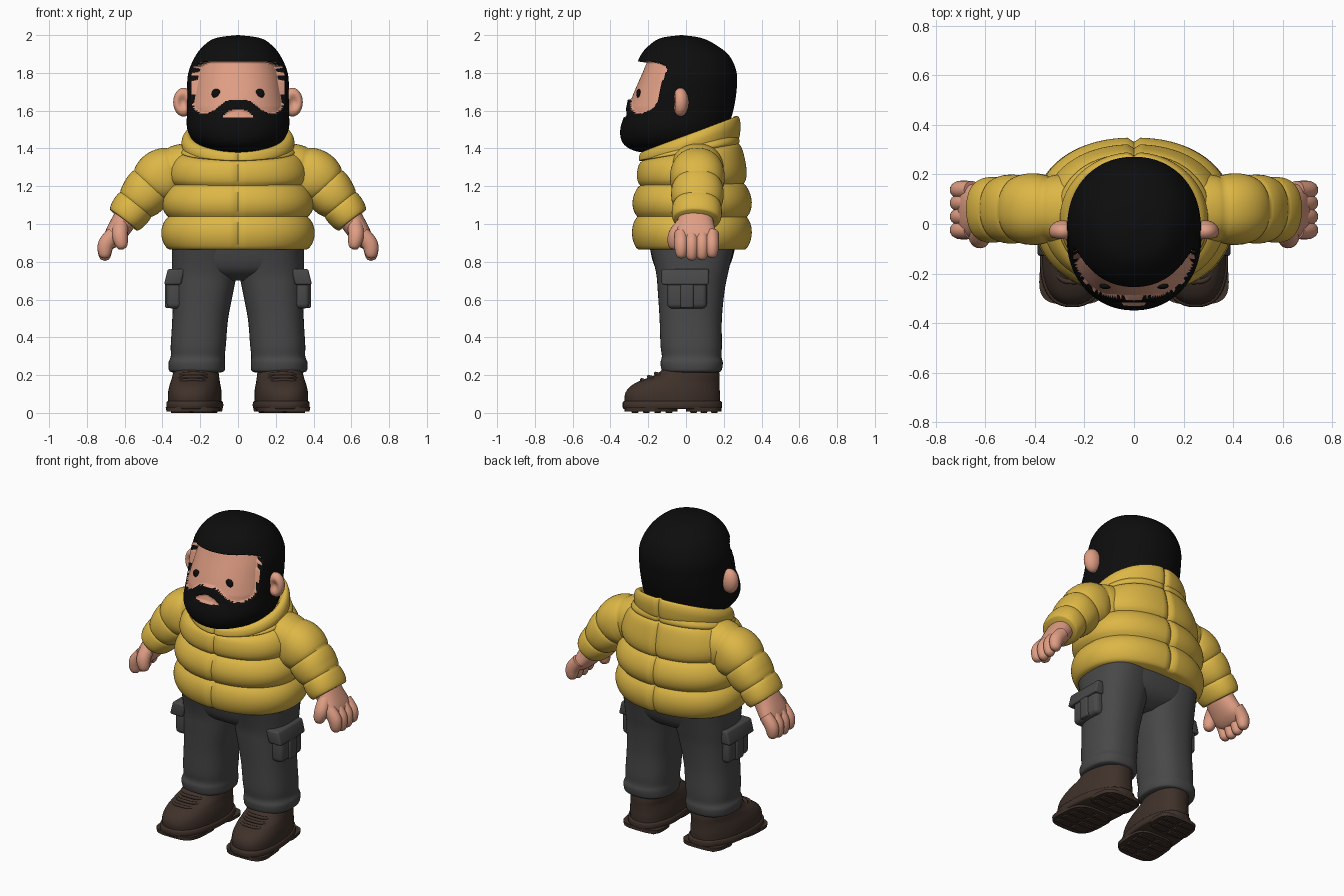
import bpy, bmesh, math
from mathutils import Vector

cube = bpy.data.objects.get("Cube")
if cube:
    bpy.data.objects.remove(cube, do_unlink=True)


def material(name, r, g, b):
    m = bpy.data.materials.new(name)
    m.use_nodes = True
    m.diffuse_color = (r, g, b, 1)
    bsdf = m.node_tree.nodes["Principled BSDF"]
    bsdf.inputs["Base Color"].default_value = (r, g, b, 1)
    bsdf.inputs["Roughness"].default_value = 0.8
    return m


YELLOW = material("jacket yellow", 0.72, 0.47, 0.06)
SKIN = material("skin", 0.74, 0.34, 0.23)
GREY = material("trouser grey", 0.065, 0.065, 0.066)
BROWN = material("boot brown", 0.05, 0.031, 0.023)
BLACK = material("hair black", 0.004, 0.004, 0.004)


def finish(bm, name, mat, warp=None, angle=50):
    if warp:
        for v in bm.verts:
            v.co = warp(v.co.copy())
    bmesh.ops.recalc_face_normals(bm, faces=bm.faces)
    mesh = bpy.data.meshes.new(name)
    bm.to_mesh(mesh)
    bm.free()
    mesh.materials.append(mat)
    ob = bpy.data.objects.new(name, mesh)
    bpy.context.collection.objects.link(ob)
    bpy.ops.object.select_all(action='DESELECT')
    ob.select_set(True)
    bpy.context.view_layer.objects.active = ob
    bpy.ops.object.shade_smooth_by_angle(angle=math.radians(angle))
    return ob


def spline(keys, steps):
    """Catmull-Rom through rows of any length."""
    k = [Vector(r) for r in keys]
    k = [k[0]] + k + [k[-1]]
    out = []
    for a, b, c, d in zip(k, k[1:], k[2:], k[3:]):
        for i in range(steps):
            t = i / steps
            out.append(0.5 * (2 * b + (c - a) * t + (2 * a - 5 * b + 4 * c - d) * t * t
                              + (3 * b - a - 3 * c + d) * t ** 3))
    return out + [k[-1]]


def loft(name, sections, mat, n=48, power=2.0, warp=None):
    """Skin a list of (centre, u axis, v axis) superellipse sections."""
    bm = bmesh.new()
    rings = []
    for c, u, v in sections:
        ring = []
        for i in range(n):
            a = math.tau * i / n
            p, q = (math.copysign(abs(f) ** (2 / power), f) for f in (math.cos(a), math.sin(a)))
            ring.append(bm.verts.new(c + u * p + v * q))
        rings.append(ring)
    for r, s in zip(rings, rings[1:]):
        for i in range(n):
            j = (i + 1) % n
            bm.faces.new((r[i], r[j], s[j], s[i]))
    bm.faces.new(rings[0])
    bm.faces.new(rings[-1])
    return finish(bm, name, mat, warp)


def stack(keys, steps=6, scale=lambda z: 1):
    """Sections from rows of (z, centre x, half width, front y, back y, tilt)."""
    out = []
    for z, cx, rx, yf, yb, tilt in spline(keys, steps):
        k, ry = scale(z), (yb - yf) / 2
        out.append((Vector((cx, (yf + yb) / 2, z)), Vector((rx * k, 0, 0)), Vector((0, ry, tilt * ry)) * k))
    return out


def sweep(keys, steps=8, scale=lambda t: 1):
    """Sections along a path of (x, y, z, radius, radius in y)."""
    rows = spline(keys, steps)
    pts = [Vector(r[:3]) for r in rows]
    out = []
    for i, r in enumerate(rows):
        t = (pts[min(i + 1, len(pts) - 1)] - pts[max(i - 1, 0)]).normalized()
        u = t.cross(Vector((0, 1, 0))).normalized()
        k = scale(i / (len(rows) - 1))
        out.append((pts[i], u * r[3] * k, u.cross(t) * r[4] * k))
    return out


def box(name, centre, size, mat, bevel=0.015, warp=None):
    bm = bmesh.new()
    bmesh.ops.create_cube(bm, size=1)
    for v in bm.verts:
        v.co = Vector(a * b + c for a, b, c in zip(v.co, size, centre))
    bmesh.ops.bevel(bm, geom=bm.edges[:], offset=bevel, segments=3, profile=0.5, affect='EDGES')
    return finish(bm, name, mat, warp)


def ball(name, centre, size, mat, warp=None):
    bm = bmesh.new()
    bmesh.ops.create_uvsphere(bm, u_segments=32, v_segments=20, radius=1)
    for v in bm.verts:
        co = warp(v.co.copy()) if warp else v.co
        v.co = Vector(a * b + c for a, b, c in zip(co, size, centre))
    return finish(bm, name, mat, angle=80)


def tip(t):
    return math.sqrt(max(0.0004, 1 - t ** 6))


def puff(x, low):
    return low + (1 - low) * abs(math.sin(math.pi * x)) ** 0.6


# Head: hair and beard shell with a recessed face and mouth
def on_skin(p):
    x, y, z = p
    if y > -0.08:
        return False
    mouth = abs(x) < 0.085 and abs(z - 1.587 + 3 * x * x) < 0.021 * math.sqrt(1 - (x / 0.085) ** 2)
    window = (x / 0.245) ** 6 + ((z - 1.72) / 0.14) ** 6 < 1
    moustache = 1.58 + 0.08 * math.exp(-(abs(x) / 0.12) ** 3)
    return mouth or (window and z > moustache)


head = loft("head", stack([
    (1.375, 0, .01, -.20, -.19, 0), (1.39, 0, .14, -.28, .12, 0), (1.43, 0, .225, -.335, .20, 0),
    (1.5, 0, .268, -.348, .22, 0), (1.6, 0, .27, -.32, .25, 0), (1.7, 0, .27, -.30, .267, 0),
    (1.8, 0, .263, -.272, .268, 0), (1.89, 0, .225, -.242, .23, 0), (1.95, 0, .175, -.19, .155, 0),
    (1.985, 0, .115, -.13, .08, 0), (2.0, 0, .005, -.03, -.02, 0)], 14), BLACK, 176, 2.1)
head.data.materials.append(SKIN)
for f in head.data.polygons:
    f.material_index = int(on_skin(f.center))
for v in head.data.vertices:
    if on_skin(v.co):
        k = 1 - (0.01 + 0.2 * max(0, v.co.z - 1.62)) / 0.3
        v.co.x *= k
        v.co.y *= k

# Jacket body with three padded rows and a centre seam
def centre_seam(p):
    p.y *= 1 - 0.05 * math.exp(-(p.x / 0.012) ** 2)
    return p


loft("jacket_body", stack([
    (.865, 0, .405, -.285, .345, 0), (1.1, 0, .403, -.285, .35, 0), (1.3, 0, .365, -.258, .318, .05),
    (1.385, 0, .335, -.25, .305, .18), (1.43, 0, .27, -.2, .26, .25)], 16,
    lambda z: puff((z - 0.865) / 0.172, 0.9)), YELLOW, 128, 2.2, centre_seam)
loft("jacket_collar", stack([
    (1.385, 0, .28, -.235, .27, .2), (1.4, 0, .295, -.25, .285, .24), (1.44, 0, .298, -.25, .29, .32),
    (1.47, 0, .282, -.243, .28, .37), (1.475, 0, .255, -.22, .26, .37), (1.44, 0, .235, -.2, .23, .35)], 8),
    YELLOW, 128, 2.0, centre_seam)

# Hips
loft("trouser_hips", stack([
    (.70, 0, .12, -.07, .13, 0), (.74, 0, .26, -.14, .2, 0), (.8, 0, .34, -.175, .24, 0),
    (.92, 0, .35, -.2, .27, 0)]), GREY, 64, 2.5)

for s, side in ((1, "left"), (-1, "right")):
    def flip(p):
        p.x *= s
        return p

    def foot(p):
        """Splay the toes and narrow the heel."""
        p.x = 0.215 + (p.x - 0.215) * (1 - 0.5 * max(0, p.y)) - (p.y - 0.1) * 0.08
        return flip(p)

    # Face details
    spot = min((v.co for v in head.data.vertices if v.co.y < 0),
               key=lambda c: (c.x - s * 0.115) ** 2 + (c.z - 1.69) ** 2)
    ball(side + "_eye", (s * 0.115, spot.y, 1.69), (0.025, 0.012, 0.025), BLACK)

    def dish(p):
        p.y += 0.75 * math.exp(-((p.x - s * 0.1) ** 2 + p.z ** 2) / 0.2) if p.y < 0 else 0
        return p
    ball(side + "_ear", (s * 0.288, -0.03, 1.645), (0.055, 0.045, 0.076), SKIN, dish)

    # Sleeve with padded rings
    loft(side + "_sleeve", sweep([
        (.2, .06, 1.29, .14, .14), (.39, .06, 1.255, .148, .145), (.515, .06, 1.135, .122, .138),
        (.605, .055, 1.02, .1, .13)], 20, lambda t: puff(t * 4, 0.9)), YELLOW, 48, 2.2, flip)

    # Hand
    loft(side + "_palm", sweep([
        (.57, .05, 1.07, .065, .085), (.62, .05, .99, .062, .1), (.665, .052, .92, .052, .115),
        (.69, .055, .87, .035, .1)], 8, tip), SKIN, 32, 2.3, flip)
    for i, y in enumerate((-0.025, 0.03, 0.085, 0.138)):
        drop = 0.012 * abs(i - 1.4)
        loft(f"{side}_finger_{i + 1}", sweep([
            (.655, y, .95, .04, .036), (.7, y, .89, .042, .037),
            (.705, y, .8 + drop, .036, .033)], 8, tip), SKIN, 20, 2, flip)
    loft(side + "_thumb", sweep([
        (.62, -.01, 1.0, .04, .04), (.625, -.055, .94, .042, .04), (.61, -.065, .865, .036, .036)],
        8, tip), SKIN, 20, 2, flip)

    # Trouser leg with a soft hem
    loft(side + "_trouser_leg", stack([
        (.215, .218, .13, -.11, .17, 0), (.225, .218, .147, -.128, .188, 0), (.265, .218, .15, -.135, .195, 0),
        (.3, .213, .143, -.128, .188, 0), (.36, .21, .146, -.135, .19, 0), (.5, .2, .148, -.14, .19, 0),
        (.65, .185, .162, -.15, .205, 0), (.75, .177, .172, -.16, .225, 0), (.9, .172, .178, -.2, .26, 0)]),
        GREY, 48, 2.4, flip)

    # Cargo pocket
    box(side + "_pocket", (.335, .005, .63), (.085, .21, .155), GREY, 0.025, flip)
    box(side + "_pocket_pleat", (.342, .005, .625), (.09, .07, .14), GREY, 0.01, flip)

    def flare(p):
        p.x += (0.72 - p.z) * 0.25
        return flip(p)
    box(side + "_pocket_flap", (.337, -.004, .72), (.09, .25, .085), GREY, 0.012, flare)

    # Boot upper, sole, treads and laces
    loft(side + "_boot", stack([
        (.04, .215, .138, -.322, .178, 0), (.09, .215, .14, -.325, .18, 0), (.13, .215, .136, -.305, .178, 0),
        (.165, .215, .128, -.255, .178, 0), (.2, .215, .122, -.165, .178, 0), (.25, .215, .115, -.1, .17, 0)]),
        BROWN, 48, 2.4, foot)
    loft(side + "_sole", stack([
        (.02, .215, .14, -.328, .185, 0), (.028, .215, .147, -.335, .19, 0), (.055, .215, .147, -.335, .19, 0),
        (.062, .215, .14, -.328, .185, 0)], 2), BROWN, 48, 2.5, foot)
    for part, yf, yb in (("forefoot", -0.325, -0.045), ("heel", 0.0, 0.187)):
        loft(f"{side}_{part}_tread", stack([
            (.008, .215, .138, yf, yb, 0), (.03, .215, .142, yf, yb, 0)], 1), BROWN, 40, 3.5, foot)
    for i, y in enumerate((-0.27, -0.21, -0.15, -0.09, 0.04, 0.095, 0.15)):
        for j, x in enumerate((0.155, 0.275)):
            box(f"{side}_lug_{i}_{j}", (x, y, .012), (.1, .035, .024), BROWN, 0.004, foot)
    for i in range(3):
        y, z = -0.165 - 0.037 * i, 0.207 - 0.017 * i
        loft(f"{side}_lace_{i + 1}", sweep([
            (.135, y + .05, z - .012, .01, .01), (.175, y + .01, z, .01, .01), (.255, y + .01, z, .01, .01),
            (.295, y + .05, z - .012, .01, .01)], 6), BROWN, 10, 2, foot)
